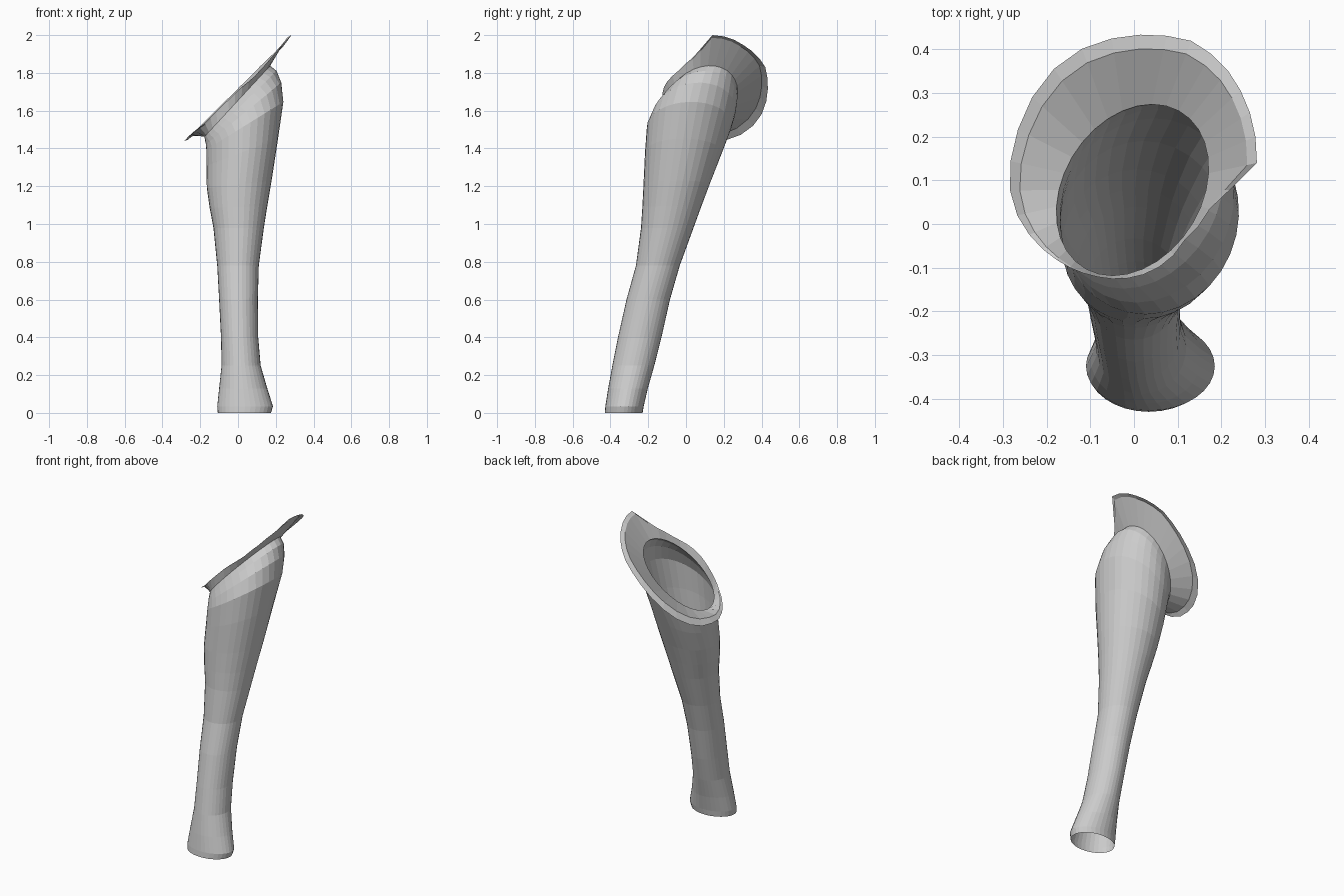
import bpy, bmesh
from math import sin, cos, pi, atan2, hypot

N = 32


def ring(x0, x1, y0, y1, z, slope=0.0, skew=0.0):
    """Elliptical section inside the given bounds, tilted about y by slope."""
    cx, cy, rx, ry = (x0 + x1) / 2, (y0 + y1) / 2, (x1 - x0) / 2, (y1 - y0) / 2
    pts = []
    for i in range(N):
        a = 2 * pi * i / N
        x = cx + rx * cos(a) + skew * sin(a)
        pts.append((x, cy + ry * sin(a), z + slope * (x - cx)))
    return pts


def loft(name, rings):
    """Open tube skinned through the rings."""
    bm = bmesh.new()
    vs = [[bm.verts.new(p) for p in r] for r in rings]
    for a, b in zip(vs, vs[1:]):
        for i in range(N):
            j = (i + 1) % N
            bm.faces.new((a[i], a[j], b[j], b[i]))
    me = bpy.data.meshes.new(name)
    bm.to_mesh(me)
    bm.free()
    ob = bpy.data.objects.new(name, me)
    bpy.context.collection.objects.link(ob)
    return ob


# Sleeve: flared open cuff, slim forearm, full shoulder tilting into the opening
opening = ring(-0.172, 0.165, -0.118, 0.274, 1.65, 1.08, 0.045)
sleeve = [
    ring(-0.107, 0.175, -0.43, -0.23, 0.0),
    ring(-0.11, 0.185, -0.427, -0.224, 0.035),
    ring(-0.10, 0.155, -0.412, -0.202, 0.13),
    ring(-0.087, 0.12, -0.39, -0.168, 0.25),
    ring(-0.09, 0.107, -0.36, -0.13, 0.4),
    ring(-0.10, 0.105, -0.315, -0.085, 0.6),
    ring(-0.11, 0.11, -0.265, -0.033, 0.78),
    ring(-0.13, 0.137, -0.238, 0.04, 0.98),
    ring(-0.150, 0.155, -0.231, 0.08, 1.09, 0.03),
    ring(-0.165, 0.178, -0.225, 0.125, 1.21, 0.12),
    ring(-0.168, 0.212, -0.217, 0.19, 1.38, 0.38),
    ring(-0.168, 0.240, -0.207, 0.242, 1.52, 0.62, 0.01),
    ring(-0.168, 0.228, -0.180, 0.263, 1.585, 0.82, 0.025),
    ring(-0.170, 0.200, -0.148, 0.272, 1.625, 0.98, 0.04),
    opening,
]
loft("sleeve", sleeve)

# Collar rim: plan outline with heights, faded into the opening at the front
rim = [
    (-0.285, 0.10, 1.44), (-0.28, 0.05, 1.44), (-0.18, -0.08, 1.53),
    (-0.10, -0.117, 1.61), (0.0, -0.122, 1.71), (0.05, -0.103, 1.75),
    (0.12, -0.03, 1.82), (0.18, 0.05, 1.89), (0.24, 0.10, 1.95),
    (0.28, 0.12, 2.0), (0.28, 0.18, 2.0), (0.26, 0.27, 1.97),
    (0.20, 0.37, 1.90), (0.13, 0.42, 1.83), (0.05, 0.433, 1.75),
    (-0.05, 0.425, 1.65), (-0.15, 0.385, 1.55), (-0.22, 0.31, 1.48),
    (-0.27, 0.20, 1.44),
]
CY = 0.08
polar = sorted((atan2(y - CY, x), hypot(x, y - CY), z) for x, y, z in rim)
first, last = polar[0], polar[-1]
polar = [(last[0] - 2 * pi, *last[1:])] + polar + [(first[0] + 2 * pi, *first[1:])]

outer, middle = [], []
for x, y, z in opening:
    a, r_in = atan2(y - CY, x), hypot(x, y - CY)
    for p, q in zip(polar, polar[1:]):
        if p[0] <= a <= q[0]:
            t = (a - p[0]) / (q[0] - p[0])
            r = max(p[1] + t * (q[1] - p[1]), r_in + 0.003)
            h = p[2] + t * (q[2] - p[2])
            break
    outer.append((r * cos(a), CY + r * sin(a), h))
    m = r_in + 0.8 * (r - r_in)
    lift = 0.16 * (r - r_in)
    middle.append((m * cos(a), CY + m * sin(a), z + 0.8 * (h - z) + lift))
loft("collar", [opening, middle, outer])
